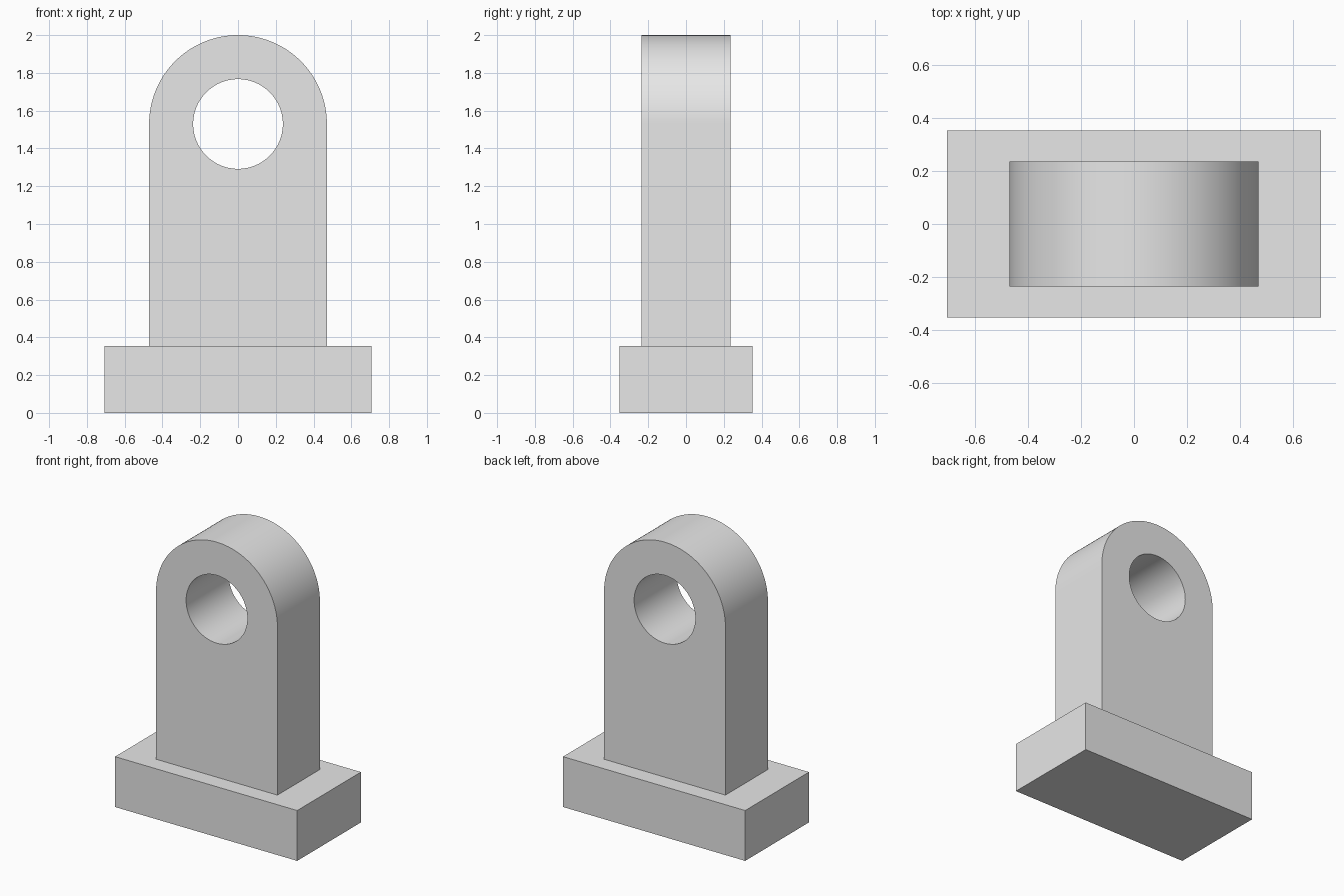
import bpy
import bmesh
from math import cos, sin, pi, radians

cube = bpy.data.objects.get("Cube")
if cube:
    bpy.data.objects.remove(cube, do_unlink=True)

UNIT = 2 / 17                     # the bracket is 17 units tall
BASE_W, BASE_D, BASE_H = 12 * UNIT, 6 * UNIT, 3 * UNIT
LUG_R, LUG_D = 4 * UNIT, 4 * UNIT
HOLE_R, HOLE_Z = 2.02 * UNIT, 13 * UNIT
SEGMENTS = 64

grey = bpy.data.materials.new("plain grey")
grey.use_nodes = True
grey.diffuse_color = (0.8, 0.8, 0.8, 1)
grey.node_tree.nodes["Principled BSDF"].inputs["Base Color"].default_value = (0.8, 0.8, 0.8, 1)


def extrude_profile(name, points, depth):
    """Extrude an x-z outline along y, centred on y = 0."""
    bm = bmesh.new()
    face = bm.faces.new([bm.verts.new((x, -depth / 2, z)) for x, z in points])
    grown = bmesh.ops.extrude_face_region(bm, geom=[face])
    verts = [g for g in grown["geom"] if isinstance(g, bmesh.types.BMVert)]
    bmesh.ops.translate(bm, verts=verts, vec=(0, depth, 0))
    bmesh.ops.recalc_face_normals(bm, faces=bm.faces)
    mesh = bpy.data.meshes.new(name)
    bm.to_mesh(mesh)
    bm.free()
    mesh.materials.append(grey)
    obj = bpy.data.objects.new(name, mesh)
    bpy.context.collection.objects.link(obj)
    return obj


def arc(radius, sweep, steps):
    """Points of an arc around the hole centre."""
    return [(radius * cos(sweep * i / steps), HOLE_Z + radius * sin(sweep * i / steps))
            for i in range(steps + 1)]


# Rectangular foot
w = BASE_W / 2
extrude_profile("base_plate", [(-w, 0), (w, 0), (w, BASE_H), (-w, BASE_H)], BASE_D)

# Upright lug with a round top
outline = [(-LUG_R, BASE_H), (LUG_R, BASE_H)] + arc(LUG_R, pi, SEGMENTS)
lug = extrude_profile("upright_lug", outline, LUG_D)

# Pin hole through the lug
cutter = extrude_profile("hole_cutter", arc(HOLE_R, 2 * pi, SEGMENTS)[:-1], LUG_D * 2)
cutter.hide_render = True
cut = lug.modifiers.new("pin_hole", "BOOLEAN")
cut.operation = "DIFFERENCE"
cut.solver = "EXACT"
cut.object = cutter

bpy.ops.object.select_all(action="DESELECT")
lug.select_set(True)
bpy.context.view_layer.objects.active = lug
bpy.ops.object.modifier_apply(modifier=cut.name)
bpy.data.objects.remove(cutter, do_unlink=True)

# Smooth curved walls, sharp rims
bpy.ops.object.shade_smooth_by_angle(angle=radians(30))
